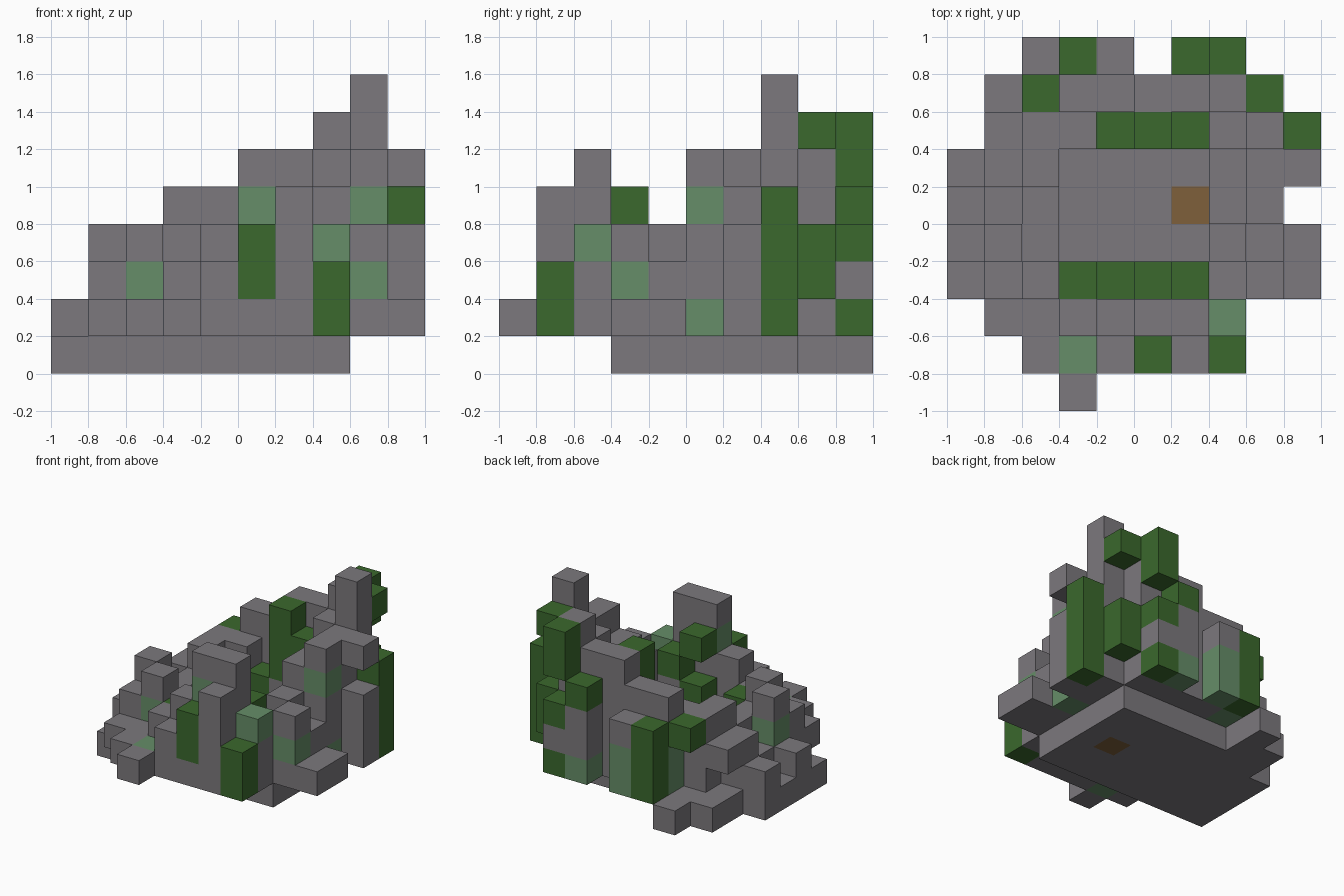
import bpy
import bmesh
from mathutils import Vector

cube = bpy.data.objects.get("Cube")
if cube:
    bpy.data.objects.remove(cube, do_unlink=True)

CELL = 0.2
DIRECTIONS = [sign * axis for sign in (1, -1)
              for axis in (Vector((1, 0, 0)), Vector((0, 1, 0)), Vector((0, 0, 1)))]
cells = {}


def pillars(y, first_x, tops, bottom=1):
    """A row of stone pillars from left to right, each with its own top."""
    for x, top in enumerate(tops, first_x):
        for z in range(bottom, top):
            cells[(x, y, z)] = "stone"


def gap(x, y, bottom, top):
    """Knock blocks out of a pillar."""
    for z in range(bottom, top):
        cells.pop((x, y, z))


def cover(kind, x, y, bottom, top):
    """Change the blocks of a pillar to another kind."""
    for z in range(bottom, top):
        if (x, y, z) in cells:
            cells[(x, y, z)] = kind


def make_material(name, colour):
    mat = bpy.data.materials.new(name)
    mat.use_nodes = True
    rgba = (*colour, 1)
    mat.diffuse_color = rgba
    for node in mat.node_tree.nodes:
        if node.type == "BSDF_PRINCIPLED":
            node.inputs["Base Color"].default_value = rgba
    return mat


def add_side(bm, centre, normal):
    """One square side of a block, wound to face outward."""
    u = Vector((normal.y, normal.z, normal.x))
    v = normal.cross(u)
    middle = centre + normal * CELL / 2
    corners = [middle + (u * a + v * b) * CELL / 2
               for a, b in ((-1, -1), (1, -1), (1, 1), (-1, 1))]
    bm.faces.new([bm.verts.new(corner) for corner in corners])


def build_part(name, kind, mat_name, colour):
    """The outer sides of all blocks of one kind as one object."""
    bm = bmesh.new()
    for cell, cell_kind in cells.items():
        if cell_kind != kind:
            continue
        position = Vector(cell)
        centre = position * CELL + Vector((CELL / 2 - 1, CELL / 2 - 1, CELL / 2))
        for normal in DIRECTIONS:
            if tuple(int(c) for c in position + normal) not in cells:
                add_side(bm, centre, normal)
    bmesh.ops.remove_doubles(bm, verts=bm.verts, dist=CELL / 100)
    mesh = bpy.data.meshes.new(name)
    bm.to_mesh(mesh)
    bm.free()
    mesh.materials.append(make_material(mat_name, colour))
    bpy.context.collection.objects.link(bpy.data.objects.new(name, mesh))


# Foundation and floor
for y in range(3, 7):
    pillars(y, 0, [1] * 8, bottom=0)
pillars(7, 1, [1] * 7, bottom=0)
pillars(8, 1, [1, 1], bottom=0)
pillars(9, 2, [1], bottom=0)

# Front wall
pillars(0, 3, [2])
pillars(1, 2, [2, 2, 3, 4, 5, 3])
pillars(2, 1, [2, 2, 3, 4, 6, 6, 4])

# Side walls around the open court
pillars(3, 0, [1, 3, 4, 3, 2, 5, 4, 3, 4, 2])
pillars(4, 0, [2, 4, 3, 1, 1, 1, 1, 4, 3, 2])
pillars(5, 0, [1, 2, 3, 1, 1, 1, 1, 5, 6])
pillars(6, 0, [2, 3, 4, 1, 1, 1, 1, 5, 6, 6])

# Back wall and corner tower
pillars(7, 1, [3, 4, 4, 3, 6, 5, 6, 8, 5])
pillars(8, 3, [5, 5, 6, 6, 7, 7])
pillars(8, 2, [4], bottom=3)
pillars(9, 3, [4, 4, 0, 5, 7])

# Broken gaps under overhanging blocks
gap(5, 3, 3, 4)
gap(9, 6, 4, 5)
gap(1, 7, 1, 2)
gap(8, 8, 1, 2)
gap(8, 8, 4, 6)
gap(7, 9, 4, 5)

# Leaves on the front wall and the court
cover("leaf", 5, 1, 2, 4)
cover("leaf", 7, 1, 1, 3)
cover("leaf", 3, 3, 2, 3)
cover("leaf", 4, 3, 1, 2)
cover("leaf", 5, 3, 2, 5)
cover("leaf", 6, 3, 3, 4)

# Leaves on the back wall
cover("leaf", 4, 7, 2, 3)
cover("leaf", 5, 7, 3, 6)
cover("leaf", 6, 7, 4, 5)
cover("leaf", 9, 7, 1, 5)
cover("leaf", 2, 8, 3, 4)
cover("leaf", 8, 8, 1, 7)
cover("leaf", 3, 9, 1, 4)
cover("leaf", 6, 9, 4, 5)
cover("leaf", 7, 9, 1, 2)
cover("leaf", 7, 9, 3, 7)

# Moss patches
cover("moss", 3, 1, 1, 2)
cover("moss", 5, 2, 4, 5)
cover("moss", 7, 2, 3, 4)
cover("moss", 2, 3, 2, 3)
cover("moss", 8, 3, 2, 3)
cover("moss", 1, 4, 2, 3)
cover("moss", 8, 5, 1, 2)
cover("moss", 8, 5, 4, 5)
cover("moss", 3, 8, 1, 3)
cover("moss", 4, 9, 1, 3)
cover("moss", 6, 9, 1, 2)

# Wooden block in the court floor
cover("wood", 6, 5, 0, 1)

build_part("stone_walls", "stone", "grey stone", (0.2, 0.19, 0.205))
build_part("leaf_blocks", "leaf", "dark green leaves", (0.043, 0.14, 0.026))
build_part("moss_blocks", "moss", "pale green moss", (0.133, 0.27, 0.138))
build_part("wooden_block", "wood", "brown wood", (0.21, 0.115, 0.043))
